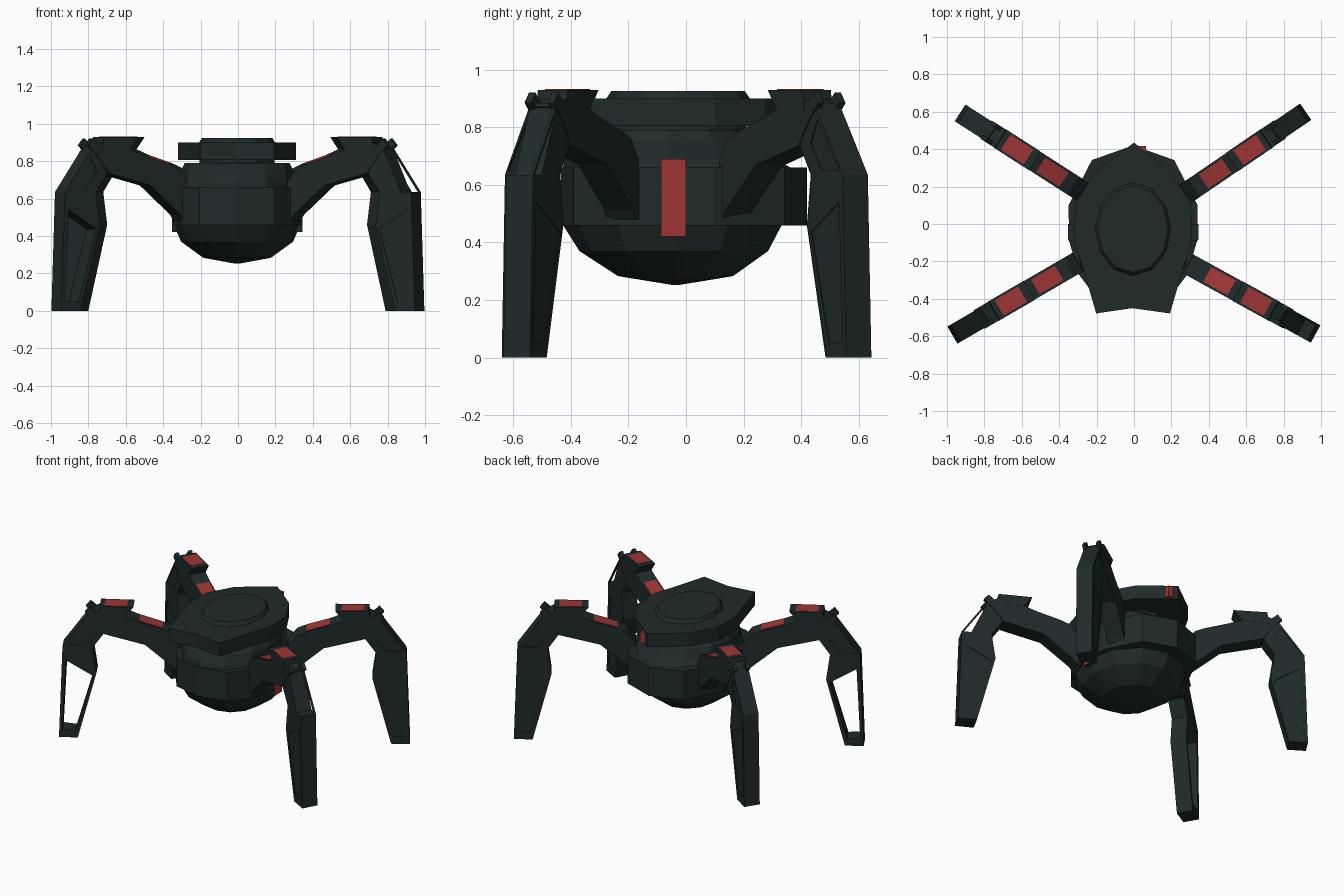
import bpy, bmesh, math
from mathutils import Vector

if "Cube" in bpy.data.objects:
    bpy.data.objects.remove(bpy.data.objects["Cube"])


def material(name, rgb):
    m = bpy.data.materials.new(name)
    m.diffuse_color = (*rgb, 1)
    m.use_nodes = True
    m.node_tree.nodes["Principled BSDF"].inputs["Base Color"].default_value = m.diffuse_color
    return m


DARK = material("dark teal metal", (0.014, 0.0235, 0.023))
RED = material("red panel", (0.345, 0.036, 0.036))


def finish(name, bm, mat):
    bmesh.ops.recalc_face_normals(bm, faces=bm.faces)
    me = bpy.data.meshes.new(name)
    bm.to_mesh(me)
    bm.free()
    me.materials.append(mat)
    ob = bpy.data.objects.new(name, me)
    bpy.context.collection.objects.link(ob)
    return ob


def loft(name, rings, mat=DARK):
    """Skin a list of equal-length closed rings and cap both ends."""
    bm = bmesh.new()
    loops = [[bm.verts.new(p) for p in ring] for ring in rings]
    n = len(loops[0])
    for a, b in zip(loops, loops[1:]):
        for i in range(n):
            j = (i + 1) % n
            bm.faces.new((a[i], a[j], b[j], b[i]))
    bm.faces.new(loops[0][::-1])
    bm.faces.new(loops[-1])
    return finish(name, bm, mat)


def oval(z, rx, front, back, n=12):
    cy, ry = (front + back) / 2, (back - front) / 2
    return [(-0.005 + rx * math.sin(2 * math.pi * i / n),
             cy - ry * math.cos(2 * math.pi * i / n), z) for i in range(n)]


def mirrored(half):
    """Close a right-hand outline whose first and last points lie on the centre."""
    return half + [(-x - 0.01, y) for x, y in half[-2:0:-1]]


# ---- body: faceted bowl, vertical drum and sloped shoulder
loft("bowl", [oval(*r) for r in (
    (0.252, 0.01, -0.045, -0.025), (0.283, 0.18, -0.236, 0.163),
    (0.37, 0.30, -0.37, 0.285), (0.465, 0.34, -0.43, 0.335))])
DRUM = mirrored([(-0.005, 0.42), (0.215, 0.342), (0.34, 0.10), (0.337, -0.09),
                 (0.285, -0.27), (0.195, -0.39), (-0.005, -0.435)])
loft("drum", [[(x, y, z) for x, y in DRUM] for z in (0.458, 0.66)])
loft("shoulder", [oval(*r) for r in (
    (0.65, 0.325, -0.43, 0.38), (0.69, 0.305, -0.42, 0.31),
    (0.75, 0.30, -0.37, 0.26), (0.79, 0.28, -0.31, 0.20))])
loft("neck", [oval(0.78, 0.20, -0.29, 0.21), oval(0.815, 0.20, -0.29, 0.21)])

# ---- head plate with pointed front corners, and raised cap
HEAD = mirrored([(0, 0.435), (0.205, 0.275), (0.305, 0.10), (0.31, -0.10),
                 (0.265, -0.23), (0.192, -0.478), (-0.01, -0.45)])
loft("head_plate", [[(x, y, z) for x, y in HEAD] for z in (0.805, 0.90)])
loft("head_cap", [oval(0.895, 0.205, -0.28, 0.225), oval(0.925, 0.188, -0.26, 0.205)])


def box_ring(x0, x1, y0, y1, z):
    return [(x0, y0, z), (x1, y0, z), (x1, y1, z), (x0, y1, z)]


# ---- small red marker on the back of the head
loft("rear_marker", [box_ring(0.02, 0.065, 0.37, 0.416, z) for z in (0.815, 0.89)], RED)

# ---- side ribs with red faces
for side, s in (("left", -1), ("right", 1)):
    def rib(a, b, y0, y1):
        return [box_ring(s * a - 0.005, s * b - 0.005, y0, y1, z) for z in (0.42, 0.69)]
    loft(side + "_rib", rib(0.22, 0.346, -0.087, 0.0))
    loft(side + "_rib_panel", rib(0.345, 0.349, -0.086, -0.001), RED)


# ---- legs: side profiles are (distance inward from foot, height)
SHIN = [(0, 0), (0.12, 0), (0.24, 0.46), (0.022, 0.635)]
SHIN_PANEL = [(0.022, 0.055), (0.106, 0.047), (0.217, 0.437), (0.045, 0.54)]
KNEE = [(0.022, 0.635), (0.24, 0.46), (0.215, 0.635)]
UPPER = [(0.022, 0.635), (0.215, 0.635), (0.285, 0.735), (0.20, 0.885)]
UPPER_PANEL = [(0.043, 0.65), (0.155, 0.65), (0.22, 0.745), (0.178, 0.825)]
UPPER_CORE = [(0.085, 0.635), (0.215, 0.635), (0.285, 0.735), (0.20, 0.885)]
STRUT = [(0.022, 0.635), (0.034, 0.635), (0.21, 0.885), (0.198, 0.885)]
THIGH = [(0.19, 0.87), (0.26, 0.90), (0.42, 0.865), (0.51, 0.83), (0.66, 0.785),
         (0.72, 0.76), (0.775, 0.69), (0.785, 0.48), (0.76, 0.48), (0.735, 0.515),
         (0.55, 0.67), (0.29, 0.735)]
BRACKET = [(0.26, 0.93), (0.475, 0.93), (0.42, 0.86), (0.25, 0.85)]
HINGE = [(0.165, 0.885), (0.195, 0.92), (0.25, 0.87), (0.21, 0.84)]
TOP_PAD = [(0.29, 0.928), (0.29, 0.932), (0.435, 0.932), (0.435, 0.928)]
THIGH_PAD = [(0.51, 0.828), (0.511, 0.833), (0.661, 0.788), (0.66, 0.783)]


class Leg:
    def __init__(self, name, x, y, degrees):
        self.name, self.tip = name, Vector((x, y, 0))
        a = math.radians(degrees)
        self.out = Vector((math.cos(a), math.sin(a), 0))
        self.side = Vector((-math.sin(a), math.cos(a), 0))

    def ring(self, profile, w):
        return [self.tip - self.out * d + self.side * w + Vector((0, 0, z))
                for d, z in profile]

    def slab(self, part, profile, width, mat=DARK, shift=0):
        loft(self.name + "_" + part,
             [self.ring(profile, shift + k * width / 2) for k in (-1, 1)], mat)

    def framed(self, part, profile, panel, width, is_open=False):
        """Slab whose two cheeks carry a recessed panel or a through opening."""
        bm = bmesh.new()
        h, n = width / 2, len(profile)

        def add(p, w):
            return [bm.verts.new(v) for v in self.ring(p, w)]

        def bridge(a, b):
            for i in range(n):
                j = (i + 1) % n
                bm.faces.new((a[i], a[j], b[j], b[i]))

        outer = [add(profile, k * h) for k in (-1, 1)]
        inner = [add(panel, k * h) for k in (-1, 1)]
        bridge(*outer)
        for o, i in zip(outer, inner):
            bridge(o, i)
        if is_open:
            bridge(*inner)
        else:
            for k, i in zip((-1, 1), inner):
                floor = add(panel, k * (h - 0.004))
                bridge(i, floor)
                bm.faces.new(floor)
        finish(self.name + "_" + part, bm, DARK)


for name, x, y, angle in (("front_right_leg", 0.971, -0.588, -28.8),
                          ("front_left_leg", -0.971, -0.594, 210.2),
                          ("back_right_leg", 0.918, 0.60, 34.3),
                          ("back_left_leg", -0.93, 0.594, 147.3)):
    leg = Leg(name, x, y, angle)
    leg.framed("shin", SHIN, SHIN_PANEL, 0.106, name == "front_left_leg")
    leg.slab("knee", KNEE, 0.106)
    if name == "front_right_leg":  # this leg has an exposed thin strut
        leg.slab("upper_shin", UPPER_CORE, 0.106)
        leg.slab("strut", STRUT, 0.012, shift=0.047)
    else:
        leg.framed("upper_shin", UPPER, UPPER_PANEL, 0.106)
    leg.slab("thigh", THIGH, 0.115)
    leg.slab("bracket", BRACKET, 0.118)
    for k in (-1, 1):
        leg.slab("hinge", HINGE, 0.025, shift=k * 0.045)
    leg.slab("top_pad", TOP_PAD, 0.095, RED)
    leg.slab("thigh_pad", THIGH_PAD, 0.09, RED)
